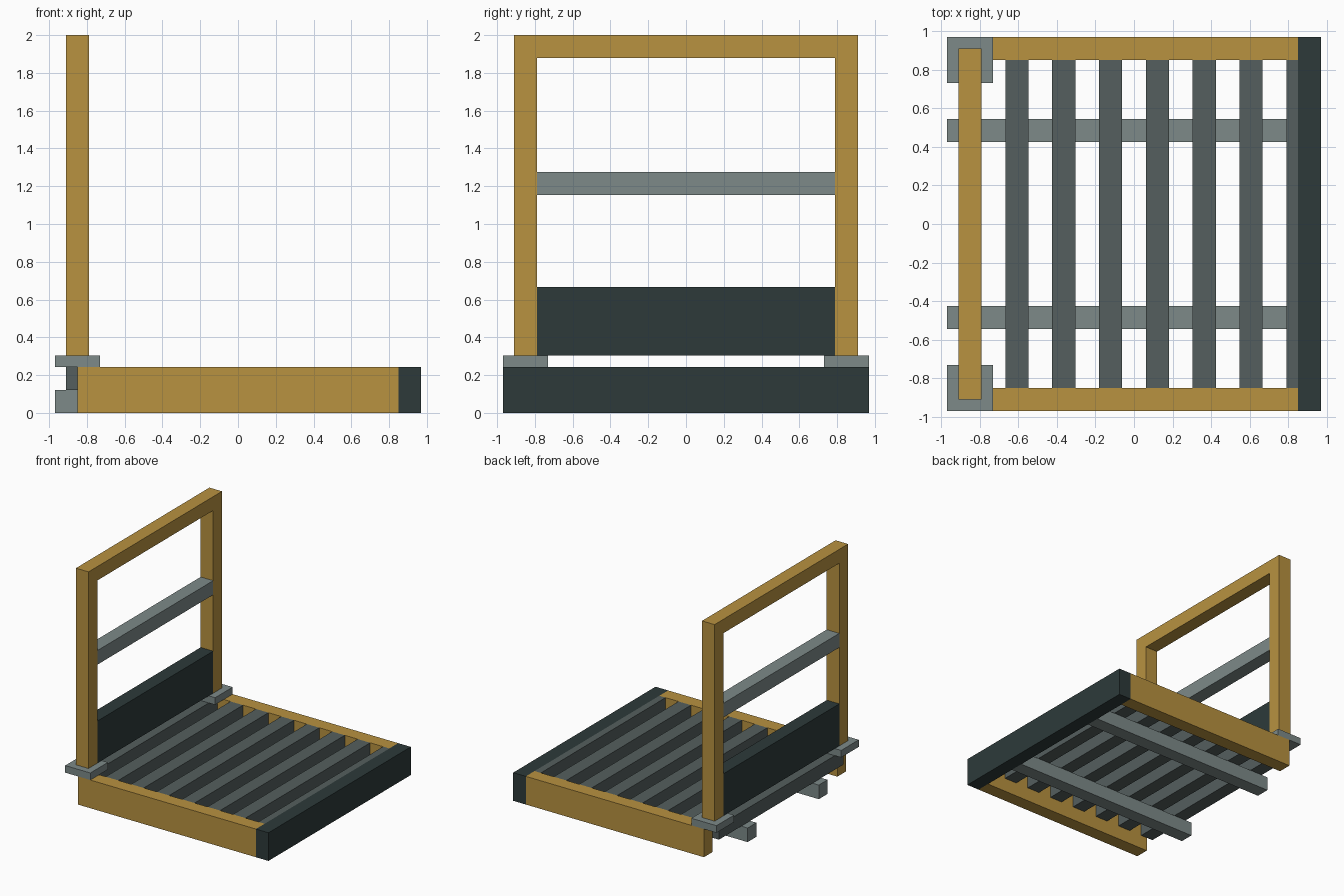
import bpy

cube = bpy.data.objects.get("Cube")
if cube:
    bpy.data.objects.remove(cube, do_unlink=True)


def material(name, rgb):
    mat = bpy.data.materials.new(name)
    mat.use_nodes = True
    color = (*rgb, 1)
    mat.diffuse_color = color
    mat.node_tree.nodes["Principled BSDF"].inputs["Base Color"].default_value = color
    return mat


ochre = material("ochre wood", (0.479, 0.287, 0.051))
light_grey = material("light grey", (0.205, 0.254, 0.250))
slat_grey = material("slat grey", (0.089, 0.114, 0.112))
charcoal = material("charcoal", (0.026, 0.042, 0.042))


def box(name, xs, ys, zs, mat):
    """Box spanning the given low and high limits on each axis."""
    bpy.ops.mesh.primitive_cube_add(size=1)
    obj = bpy.context.object
    obj.name = name
    for v in obj.data.vertices:
        v.co = [(lo + hi) / 2 + c * (hi - lo)
                for c, (lo, hi) in zip(v.co, (xs, ys, zs))]
    obj.data.materials.append(mat)
    return obj


def pair(name, xs, ys, zs, mat):
    """Matching boxes on both sides of the y = 0 plane."""
    box("front_" + name, xs, (-ys[1], -ys[0]), zs, mat)
    box("back_" + name, xs, ys, zs, mat)


END = 0.97       # outer edge of the base
INNER = 0.85     # inner edge of the base frame
DECK = 0.243     # height of the deck
FOOT = 0.304     # top of the post plates
FRAME_X = (-0.91, -0.79)

# Base frame and runners
pair("side_rail", (-INNER, INNER), (INNER, END), (0, DECK), ochre)
box("end_beam", (INNER, END), (-END, END), (0, DECK), charcoal)
pair("runner", (-END, INNER), (0.425, 0.545), (0, DECK / 2), light_grey)

# Deck slats, the last one tucked against the end beam
count = 8
for i in range(count):
    x = -INNER + i * 2 * INNER / (count - 1)
    box(f"deck_slat_{i + 1}", (x - 0.06, min(x + 0.06, INNER)),
        (-INNER, INNER), (DECK / 2, DECK), slat_grey)

# Upright frame on plates
pair("post_plate", (-END, -0.73), (0.73, END), (DECK, FOOT), light_grey)
pair("post", FRAME_X, (0.79, 0.91), (FOOT, 1.88), ochre)
box("top_bar", FRAME_X, (-0.91, 0.91), (1.88, 2), ochre)
box("middle_bar", FRAME_X, (-0.79, 0.79), (1.153, 1.275), light_grey)
box("back_panel", FRAME_X, (-0.79, 0.79), (FOOT, 0.667), charcoal)
